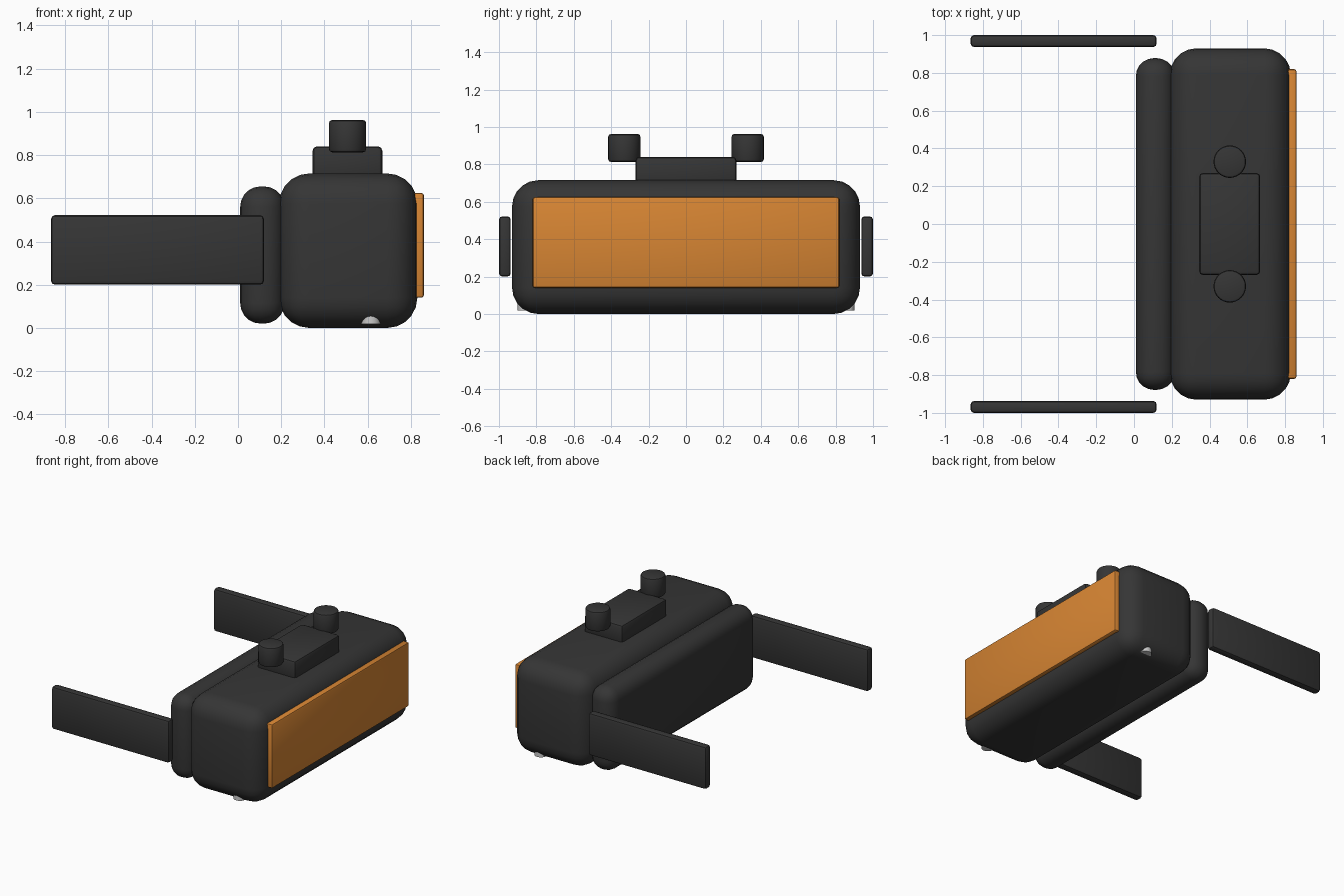
import bpy, math

if "Cube" in bpy.data.objects:
    bpy.data.objects.remove(bpy.data.objects["Cube"])


def material(name, rgb):
    m = bpy.data.materials.new(name)
    m.diffuse_color = (*rgb, 1)
    m.use_nodes = True
    m.node_tree.nodes["Principled BSDF"].inputs["Base Color"].default_value = m.diffuse_color
    return m


DARK = material("dark_grey", (0.036, 0.036, 0.036))
ORANGE = material("orange", (0.68, 0.235, 0.033))
SILVER = material("light_grey", (0.6, 0.6, 0.6))


def finish(ob, name, mat, bevel, segments):
    ob.name = name
    ob.data.materials.append(mat)
    if bevel:
        mod = ob.modifiers.new("bevel", 'BEVEL')
        mod.width = bevel
        mod.segments = segments
        mod.limit_method = 'ANGLE'
        mod.angle_limit = math.radians(40)
        bpy.ops.object.modifier_apply(modifier=mod.name)
    bpy.ops.object.shade_smooth_by_angle(angle=math.radians(35))
    return ob


def box(name, x, y, z, mat, bevel, segments=2):
    """Rounded box given by its (min, max) range on each axis."""
    bpy.ops.mesh.primitive_cube_add(size=1, location=[sum(r) / 2 for r in (x, y, z)])
    ob = bpy.context.object
    ob.scale = [r[1] - r[0] for r in (x, y, z)]
    bpy.ops.object.transform_apply(location=False, rotation=False, scale=True)
    return finish(ob, name, mat, bevel, segments)


def post(name, x, y, z, radius, mat, bevel):
    """Upright cylinder from z[0] to z[1]."""
    bpy.ops.mesh.primitive_cylinder_add(vertices=32, radius=radius, depth=z[1] - z[0],
                                        location=(x, y, sum(z) / 2))
    return finish(bpy.context.object, name, mat, bevel, 2)


# Main housing, face cushion and front lens
box("housing", (0.19, 0.83), (-0.93, 0.93), (0, 0.715), DARK, 0.14, 5)
box("face_cushion", (0.01, 0.215), (-0.878, 0.878), (0.02, 0.655), DARK, 0.095, 5)
box("front_lens", (0.80, 0.86), (-0.82, 0.82), (0.14, 0.625), ORANGE, 0.012)

# Raised block on top
box("top_block", (0.345, 0.668), (-0.27, 0.27), (0.69, 0.84), DARK, 0.02)

# Mirrored parts: side straps, top knobs, lower studs
for side, label in ((1, "left"), (-1, "right")):
    ys = sorted((side * 0.937, side * 1.0))
    box("strap_" + label, (-0.865, 0.12), ys, (0.2, 0.522), DARK, 0.018)
    post("top_knob_" + label, 0.507, side * 0.33, (0.813, 0.962), 0.086, DARK, 0.014)
    post("lower_stud_" + label, 0.615, side * 0.855, (0.018, 0.1), 0.045, SILVER, 0)
